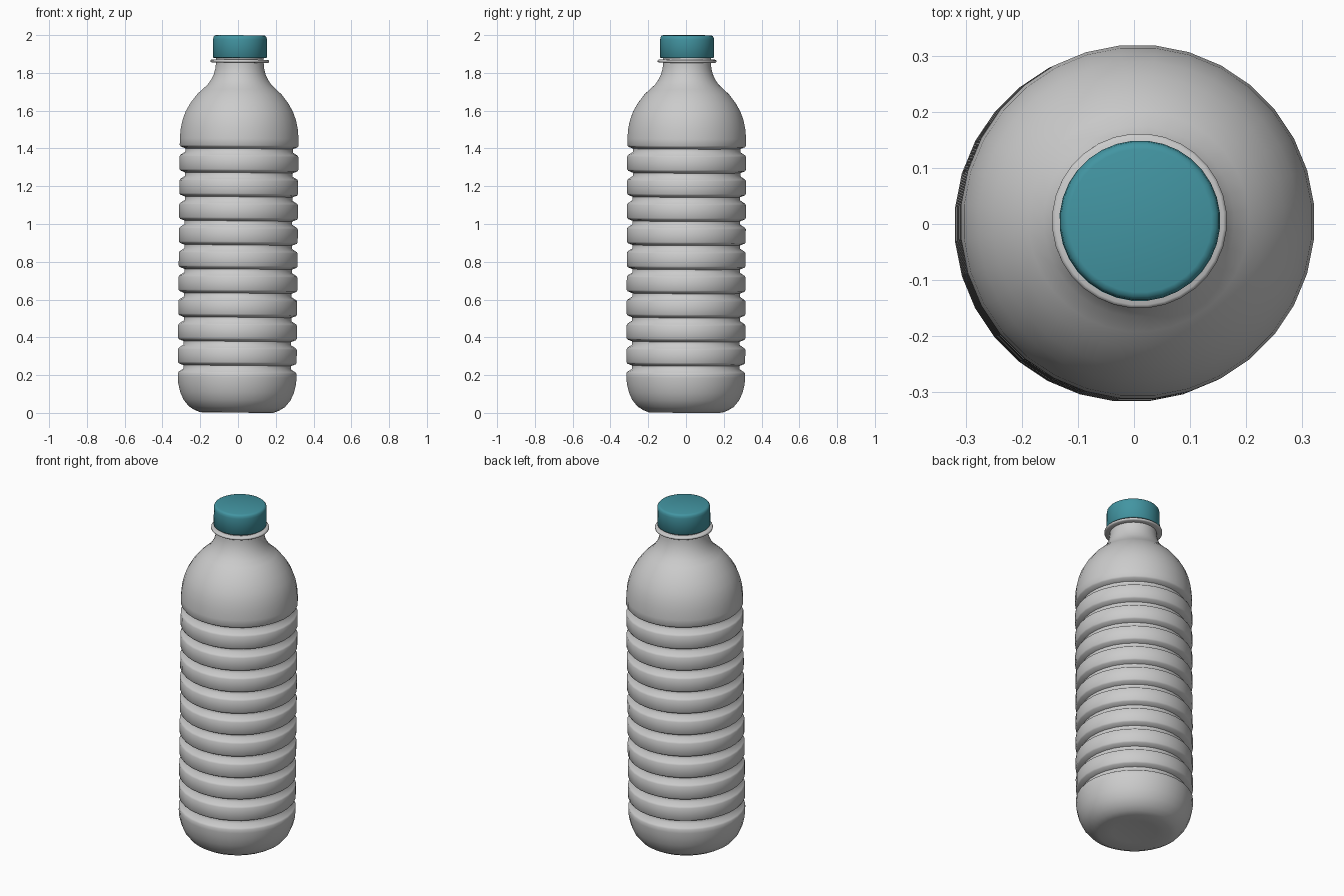
import bpy, bmesh, math

if "Cube" in bpy.data.objects:
    bpy.data.objects.remove(bpy.data.objects["Cube"])

SIDES = 32


def lathe(name, profile, color=None, sides=SIDES):
    """Spin (radius, z) points around z; radius 0 closes the end with a pole."""
    bm = bmesh.new()
    rings = []
    for r, z in profile:
        if r == 0:
            rings.append([bm.verts.new((0, 0, z))] * sides)
        else:
            rings.append([bm.verts.new((r * math.cos(a), r * math.sin(a), z))
                          for a in ((i + 0.5) * 2 * math.pi / sides for i in range(sides))])
    for lo, hi in zip(rings, rings[1:]):
        for i in range(sides):
            j = (i + 1) % sides
            quad = list(dict.fromkeys((lo[i], lo[j], hi[j], hi[i])))
            bm.faces.new(quad)
    bmesh.ops.recalc_face_normals(bm, faces=bm.faces)
    mesh = bpy.data.meshes.new(name)
    bm.to_mesh(mesh)
    bm.free()
    ob = bpy.data.objects.new(name, mesh)
    bpy.context.collection.objects.link(ob)
    if color:
        mat = bpy.data.materials.new(name + "_colour")
        mat.diffuse_color = color
        mat.use_nodes = True
        mat.node_tree.nodes["Principled BSDF"].inputs["Base Color"].default_value = mat.diffuse_color
        mesh.materials.append(mat)
    bpy.ops.object.select_all(action='DESELECT')
    ob.select_set(True)
    bpy.context.view_layer.objects.active = ob
    bpy.ops.object.shade_smooth_by_angle(angle=math.radians(62))
    # the whole bottle leans very slightly
    ob.rotation_euler = (-0.004, 0.0085, 0)
    ob.location = (-0.006, -0.002, 0.002)
    return ob


R, GROOVE = 0.316, 0.286

# Body: rounded base, ten grooves, domed shoulder, neck
body = [(0, 0.012), (0.12, 0.008), (0.195, 0.0), (0.225, 0.012), (0.255, 0.03),
        (0.284, 0.065), (0.302, 0.105), (0.313, 0.15), (R, 0.185)]
for i in range(10):
    z = 0.24 + i * 0.1276
    body += [(R, z - 0.034), (R - 0.005, z - 0.026), (GROOVE, z - 0.010),
             (GROOVE, z + 0.008), (R - 0.005, z + 0.018), (R, z + 0.026)]
body += [(R, 1.45), (0.311, 1.505), (0.301, 1.55), (0.286, 1.592), (0.260, 1.638),
         (0.224, 1.685), (0.197, 1.71), (0.170, 1.735), (0.151, 1.762),
         (0.138, 1.79), (0.130, 1.82), (0.127, 1.85), (0.127, 1.96), (0, 1.96)]
lathe("bottle_body", body)

# Thin support ring under the cap
lathe("neck_ring", [(0.120, 1.852), (0.150, 1.852), (0.156, 1.856), (0.156, 1.864),
                    (0.150, 1.868), (0.120, 1.868)])

# Screw cap
lathe("cap", [(0.125, 1.877), (0.140, 1.877), (0.143, 1.880), (0.143, 1.975),
              (0.141, 1.987), (0.136, 1.994), (0.128, 1.997), (0, 1.997)],
      (0.055, 0.30, 0.36, 1))
